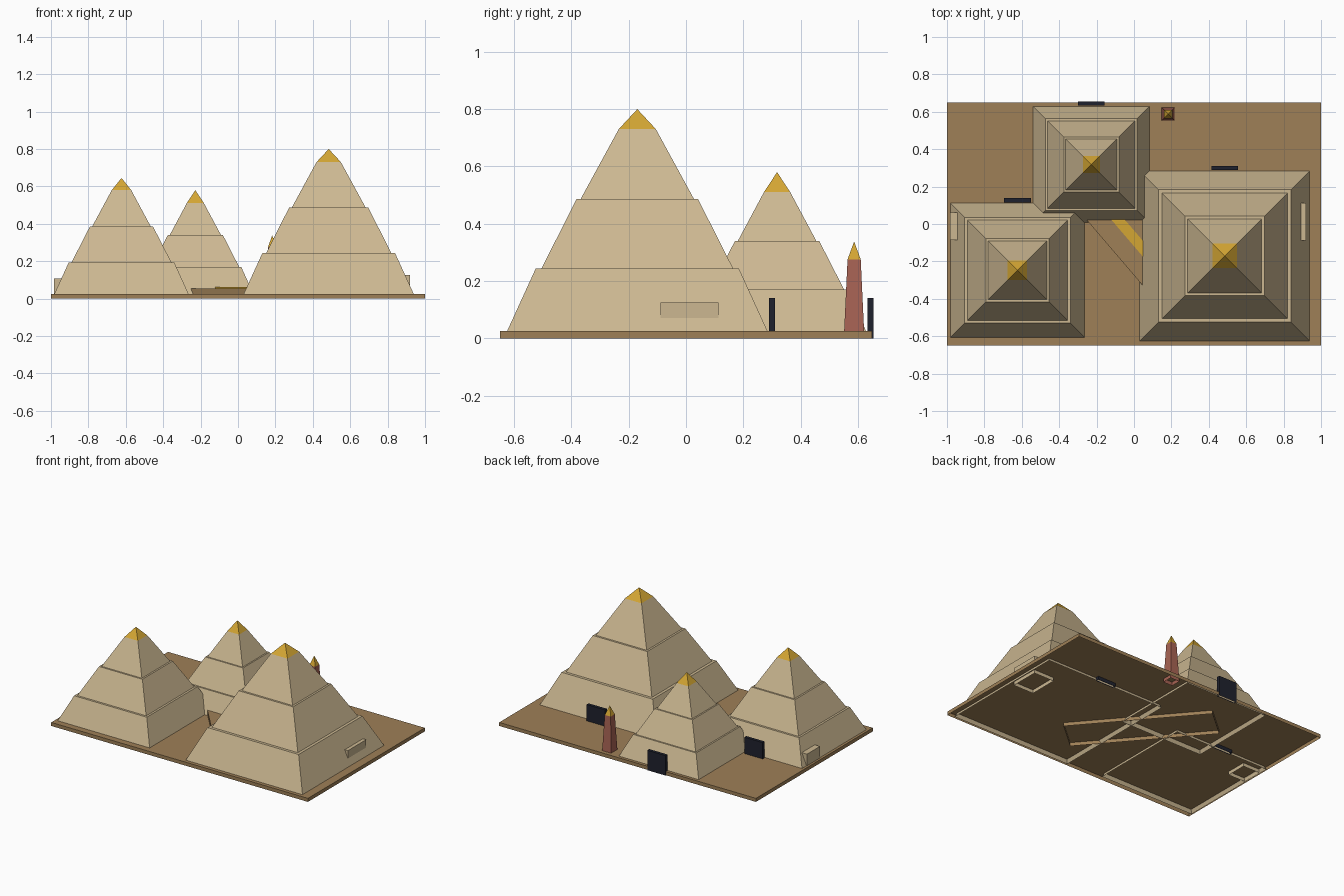
import bpy
import bmesh
from math import atan2, pi, sqrt
from mathutils import Matrix

cube = bpy.data.objects.get("Cube")
if cube:
    bpy.data.objects.remove(cube, do_unlink=True)


def linear(c):
    return c / 12.92 if c <= 0.04045 else ((c + 0.055) / 1.055) ** 2.4


def material(name, *rgb):
    col = [linear(c) for c in rgb] + [1.0]
    mat = bpy.data.materials.new(name)
    mat.use_nodes = True
    mat.diffuse_color = col
    bsdf = mat.node_tree.nodes["Principled BSDF"]
    bsdf.inputs["Base Color"].default_value = col
    bsdf.inputs["Roughness"].default_value = 0.9
    return mat


sand = material("sandstone", 0.80, 0.72, 0.57)
ground = material("desert_ground", 0.62, 0.50, 0.34)
gold = material("gold", 0.83, 0.65, 0.20)
granite = material("red_granite", 0.66, 0.39, 0.33)
dark = material("dark_door", 0.12, 0.13, 0.18)


def finish(name, bm, mat):
    # every part is a shell with an open underside
    bm.normal_update()
    under = [f for f in bm.faces if f.normal.z < -0.9]
    bmesh.ops.delete(bm, geom=under, context='FACES')
    mesh = bpy.data.meshes.new(name)
    bm.to_mesh(mesh)
    bm.free()
    mesh.materials.append(mat)
    obj = bpy.data.objects.new(name, mesh)
    bpy.context.collection.objects.link(obj)
    return obj


def frustum(name, centre, z0, z1, half0, half1, mat):
    bm = bmesh.new()
    bmesh.ops.create_cone(bm, cap_ends=True, segments=4, radius1=half0 * sqrt(2),
                          radius2=half1 * sqrt(2), depth=z1 - z0)
    bmesh.ops.remove_doubles(bm, verts=bm.verts, dist=0.0001)
    bmesh.ops.rotate(bm, verts=bm.verts, matrix=Matrix.Rotation(pi / 4, 3, 'Z'))
    bmesh.ops.translate(bm, verts=bm.verts, vec=(*centre, (z0 + z1) / 2))
    return finish(name, bm, mat)


def box(name, centre, size, z0, z1, mat, angle=0.0):
    bm = bmesh.new()
    bmesh.ops.create_cube(bm, size=1)
    bmesh.ops.scale(bm, verts=bm.verts, vec=(*size, z1 - z0))
    bmesh.ops.rotate(bm, verts=bm.verts, matrix=Matrix.Rotation(angle, 3, 'Z'))
    bmesh.ops.translate(bm, verts=bm.verts, vec=(*centre, (z0 + z1) / 2))
    return finish(name, bm, mat)


def pyramid(name, centre, heights, bottoms, tops, apex):
    # three stepped tiers, then a golden capstone
    z = 0.0
    for i, (top_z, low, high) in enumerate(zip(heights, bottoms, tops)):
        frustum(f"{name}_tier_{i + 1}", centre, z, top_z, low, high, sand)
        z = top_z
    frustum(f"{name}_capstone", centre, z, apex, tops[-1], 0.0, gold)
    # doorway plate on the back foot of the pyramid
    door_y = centre[1] + bottoms[0] + 0.004
    box(f"{name}_door", (centre[0], door_y), (0.142, 0.022), 0.0, 0.14, dark)


# Ground slab
box("ground_slab", (0, 0), (2.0, 1.3), 0.0, 0.025, ground)

# Pyramids
pyramid("great_pyramid", (0.485, -0.17), (0.243, 0.486, 0.73),
        (0.466, 0.335, 0.198), (0.355, 0.212, 0.065), 0.80)
pyramid("left_pyramid", (-0.623, -0.247), (0.192, 0.385, 0.58),
        (0.37, 0.268, 0.157), (0.283, 0.169, 0.052), 0.645)
pyramid("rear_pyramid", (-0.228, 0.318), (0.17, 0.34, 0.51),
        (0.322, 0.234, 0.137), (0.245, 0.147, 0.046), 0.58)

# Side chapels
box("great_chapel", (0.84, 0.012), (0.158, 0.203), 0.0, 0.125, sand)
box("left_chapel", (-0.92, -0.012), (0.13, 0.145), 0.0, 0.107, sand)

# Diagonal causeway with a golden centre strip
heading = atan2(0.76, -0.65)
box("causeway", (-0.063, -0.003), (0.957, 0.257), 0.0, 0.055, ground, heading)
box("causeway_strip", (-0.063, -0.003), (0.94, 0.055), 0.054, 0.062, gold, heading)

# Obelisk
frustum("obelisk_shaft", (0.183, 0.587), 0.0, 0.275, 0.036, 0.023, granite)
frustum("obelisk_tip", (0.183, 0.587), 0.275, 0.338, 0.023, 0.0, gold)
